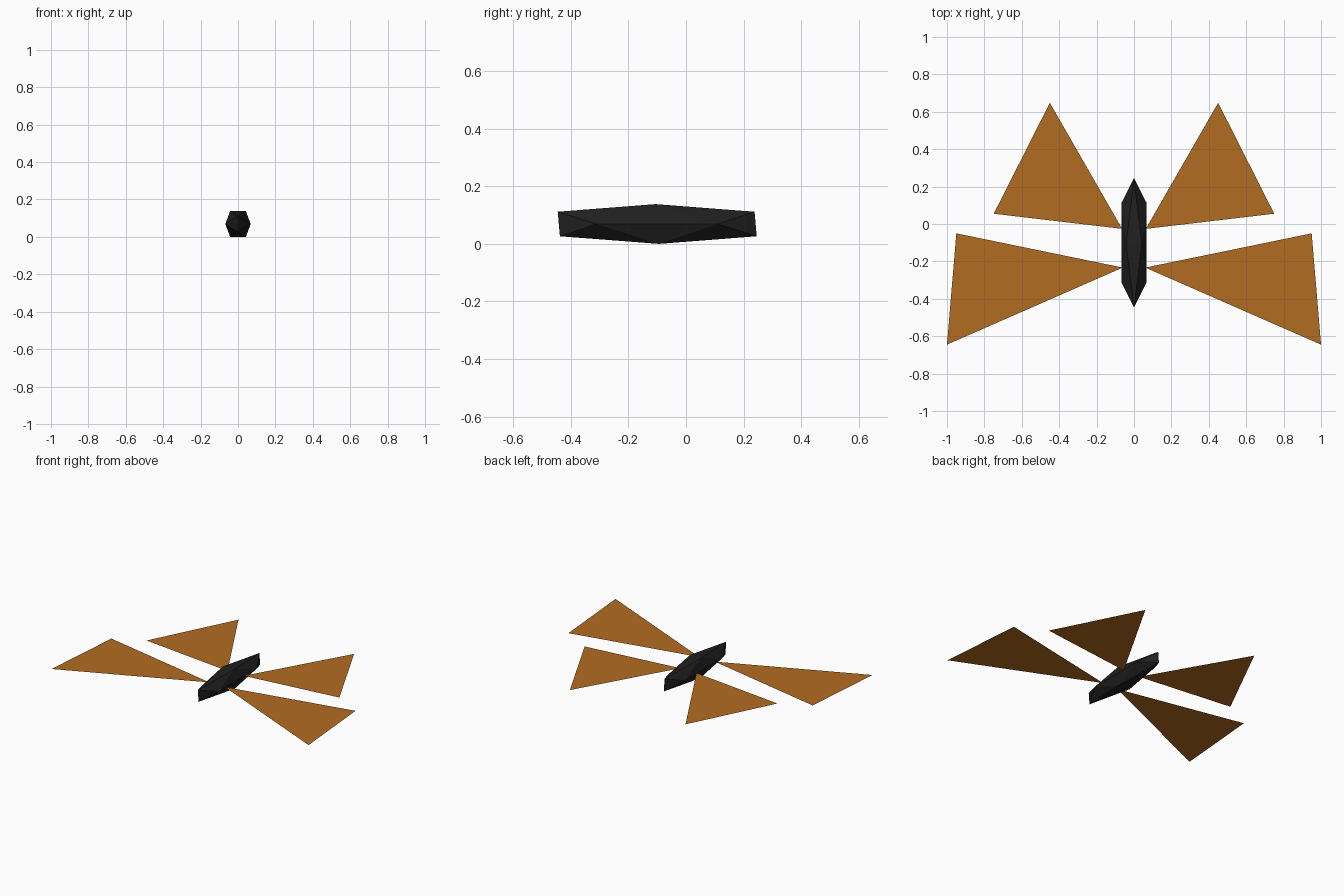
import bpy
import bmesh
from mathutils import Matrix

if "Cube" in bpy.data.objects:
    bpy.data.objects.remove(bpy.data.objects["Cube"], do_unlink=True)

BODY_Z = 0.069
ORANGE = (0.45, 0.15, 0.015, 1)
DARK = (0.026, 0.008, 0.007, 1)
BLACK = (0.014, 0.014, 0.014, 1)


def make_material(name, color):
    mat = bpy.data.materials.new(name)
    mat.use_nodes = True
    mat.diffuse_color = color
    bsdf = mat.node_tree.nodes["Principled BSDF"]
    bsdf.inputs["Base Color"].default_value = color
    bsdf.inputs["Roughness"].default_value = 0.9
    return mat


def add_object(name, mesh, mat):
    obj = bpy.data.objects.new(name, mesh)
    mesh.materials.append(mat)
    bpy.context.collection.objects.link(obj)
    return obj


body_mat = make_material("body black", BLACK)
wing_mat = make_material("wing orange", ORANGE)

# The wing colour fades from orange to dark through a colour attribute
nodes = wing_mat.node_tree.nodes
fade = nodes.new("ShaderNodeVertexColor")
fade.layer_name = "wing_fade"
wing_mat.node_tree.links.new(fade.outputs["Color"],
                             nodes["Principled BSDF"].inputs["Base Color"])


# Body: stretched icosahedron from three golden rectangles, leaning slightly
def make_body():
    phi = (1 + 5 ** 0.5) / 2
    bm = bmesh.new()
    for a in (-1, 1):
        for b in (-phi, phi):
            for co in ((0, b, a), (b, a, 0), (a, 0, b)):
                bm.verts.new(co)
    bmesh.ops.convex_hull(bm, input=bm.verts)
    bmesh.ops.recalc_face_normals(bm, faces=bm.faces)
    bm.transform(Matrix.Diagonal((0.068 / phi, 0.342 / phi, BODY_Z / phi, 1)))
    for v in bm.verts:
        v.co.y -= 0.09 * v.co.z
    mesh = bpy.data.meshes.new("body")
    bm.to_mesh(mesh)
    bm.free()
    add_object("body", mesh, body_mat).location = (0, -0.1, BODY_Z)


# Wing: one flat triangle per side, dark at the second corner
def make_wing(name, corners, side):
    verts = [(side * x, y, BODY_Z) for x, y in corners]
    face = (0, 1, 2) if side > 0 else (0, 2, 1)
    mesh = bpy.data.meshes.new(name)
    mesh.from_pydata(verts, [], [face])
    layer = mesh.color_attributes.new("wing_fade", "FLOAT_COLOR", "POINT")
    for item, color in zip(layer.data, (ORANGE, DARK, ORANGE)):
        item.color = color
    mesh.color_attributes.active_color = layer
    add_object(name, mesh, wing_mat)


make_body()
wings = {
    "front_wing": ((0.06, -0.233), (1.0, -0.645), (0.95, -0.05)),
    "rear_wing": ((0.063, -0.026), (0.75, 0.055), (0.45, 0.648)),
}
for part, corners in wings.items():
    for label, side in (("left", 1), ("right", -1)):
        make_wing(f"{label}_{part}", corners, side)
